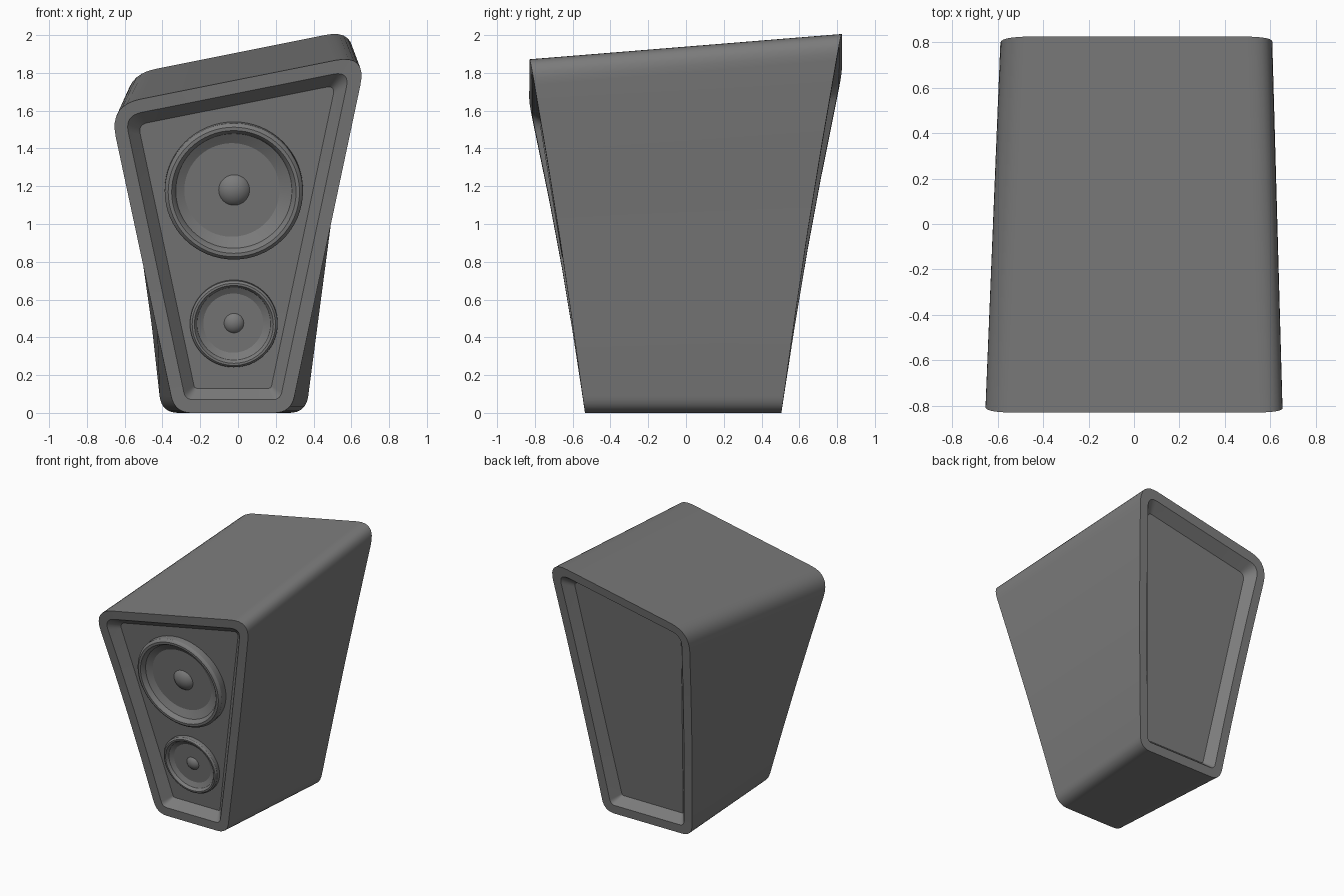
import bpy, bmesh, math
from mathutils import Vector, Matrix

cube = bpy.data.objects.get("Cube")
if cube:
    bpy.data.objects.remove(cube, do_unlink=True)

grey = bpy.data.materials.new("speaker_grey")
grey.use_nodes = True
COLOUR = (0.2, 0.2, 0.2, 1)
grey.diffuse_color = COLOUR
grey.node_tree.nodes["Principled BSDF"].inputs["Base Color"].default_value = COLOUR


def make_object(name, bm):
    bmesh.ops.recalc_face_normals(bm, faces=bm.faces)
    mesh = bpy.data.meshes.new(name)
    bm.to_mesh(mesh)
    bm.free()
    mesh.materials.append(grey)
    obj = bpy.data.objects.new(name, mesh)
    bpy.context.collection.objects.link(obj)
    return obj


def select(obj):
    bpy.ops.object.select_all(action='DESELECT')
    obj.select_set(True)
    bpy.context.view_layer.objects.active = obj


def inset(corners, w):
    """Move every side of a counter-clockwise polygon inward by w."""
    result = []
    for i, c in enumerate(corners):
        a = (c - corners[i - 1]).normalized()
        b = (corners[(i + 1) % len(corners)] - c).normalized()
        na, nb = Vector((-a.y, a.x)), Vector((-b.y, b.x))
        result.append(c + (na + nb) * w / (1 + na.dot(nb)))
    return result


def rounded(corners, radii, steps=8):
    """Outline with rounded corners and a few points along each side."""
    points = []
    n = len(corners)
    for i, c in enumerate(corners):
        nxt = corners[(i + 1) % n]
        p = c + (corners[i - 1] - c).normalized() * radii[i]
        q = c + (nxt - c).normalized() * radii[i]
        for k in range(steps + 1):
            t = k / steps
            points.append(p * (1 - t) ** 2 + c * 2 * t * (1 - t) + q * t * t)
        end = nxt + (c - nxt).normalized() * radii[(i + 1) % n]
        points += [q.lerp(end, k / 4) for k in (1, 2, 3)]
    return points


# Skewed end outlines: bottom left, bottom right, top right, top left (x, z)
front = [Vector(p) for p in ((-.335, 0), (.28, 0), (.683, 1.90), (-.683, 1.628))]
back = [Vector(p) for p in ((-.405, 0), (.36, 0), (.628, 2.034), (-.605, 1.787))]


def front_y(x, z, depth=0, bow=0):
    t = z / (1.765 + .2 * x)
    return -.535 - .295 * t + depth + bow * math.sin(math.pi * t)


def back_y(x, z, depth=0, bow=0):
    t = z / (1.908 + .2 * x)
    return .505 + .32 * t - depth - bow * math.sin(math.pi * t)


# Cabinet: recessed panel, rim and shell lofted from front to back
RECESS = .08
LEVELS = ((.13, .015, .05, RECESS, 0), (.07, .04, .09, 0, .014), (0, .09, .17, 0, .014))
bm = bmesh.new()


def end_rings(corners, y_at):
    rings = []
    for width, low, high, depth, bow in LEVELS:
        outline = rounded(inset(corners, width), (low, low, high, high))
        rings.append([bm.verts.new((p.x, y_at(p.x, p.y, depth, bow), p.y)) for p in outline])
    return rings


rings = end_rings(front, front_y) + end_rings(back, back_y)[::-1]
for a, b in zip(rings, rings[1:]):
    for i in range(len(a)):
        bm.faces.new((a[i - 1], a[i], b[i], b[i - 1]))
bm.faces.new(rings[0])
bm.faces.new(rings[-1])
cabinet = make_object("cabinet", bm)

# Speaker drivers: turned profile (radius, height), closed behind
PROFILE = [(0, -.3), (.9, -.3), (1, -.1), (1, .12), (.985, .145), (.95, .17), (.9, .17),
           (.87, .14), (.84, .08), (.80, .06), (.55, -.07), (.27, -.18), (.27, -.12)]
PROFILE += [(.27 * math.cos(a), -.12 + .22 * math.sin(a))
            for a in (math.pi / 2 * k / 6 for k in range(1, 7))]
tilt = Vector((0, -1, -.167)).to_track_quat('Z', 'Y').to_matrix().to_4x4()


def turned(name, profile, radius, place):
    bm = bmesh.new()
    vs = [bm.verts.new((r * radius, 0, h * radius)) for r, h in profile]
    es = [bm.edges.new(pair) for pair in zip(vs, vs[1:])]
    bmesh.ops.spin(bm, geom=vs + es, cent=(0, 0, 0), axis=(0, 0, 1),
                   angle=math.tau, steps=64)
    bmesh.ops.remove_doubles(bm, verts=bm.verts, dist=1e-5)
    bm.transform(place)
    return make_object(name, bm)


parts = [cabinet]
for name, x, z, radius in (("woofer", -.022, 1.18, .366), ("tweeter", -.022, .475, .232)):
    place = Matrix.Translation((x, front_y(x, z, RECESS), z)) @ tilt
    parts.append(turned(name, PROFILE, radius, place))
    # Opening in the front panel so the cone can sink behind it
    cutter = turned(name + "_cutter", [(0, -.26), (.93, -.26), (.93, .16), (0, .16)],
                    radius, place)
    cutter.hide_render = True
    select(cabinet)
    hole = cabinet.modifiers.new("opening", 'BOOLEAN')
    hole.operation = 'DIFFERENCE'
    hole.solver = 'EXACT'
    hole.object = cutter
    bpy.ops.object.modifier_apply(modifier=hole.name)
    bpy.data.objects.remove(cutter, do_unlink=True)

for obj in parts:
    select(obj)
    bpy.ops.object.shade_smooth_by_angle(angle=math.radians(30))
